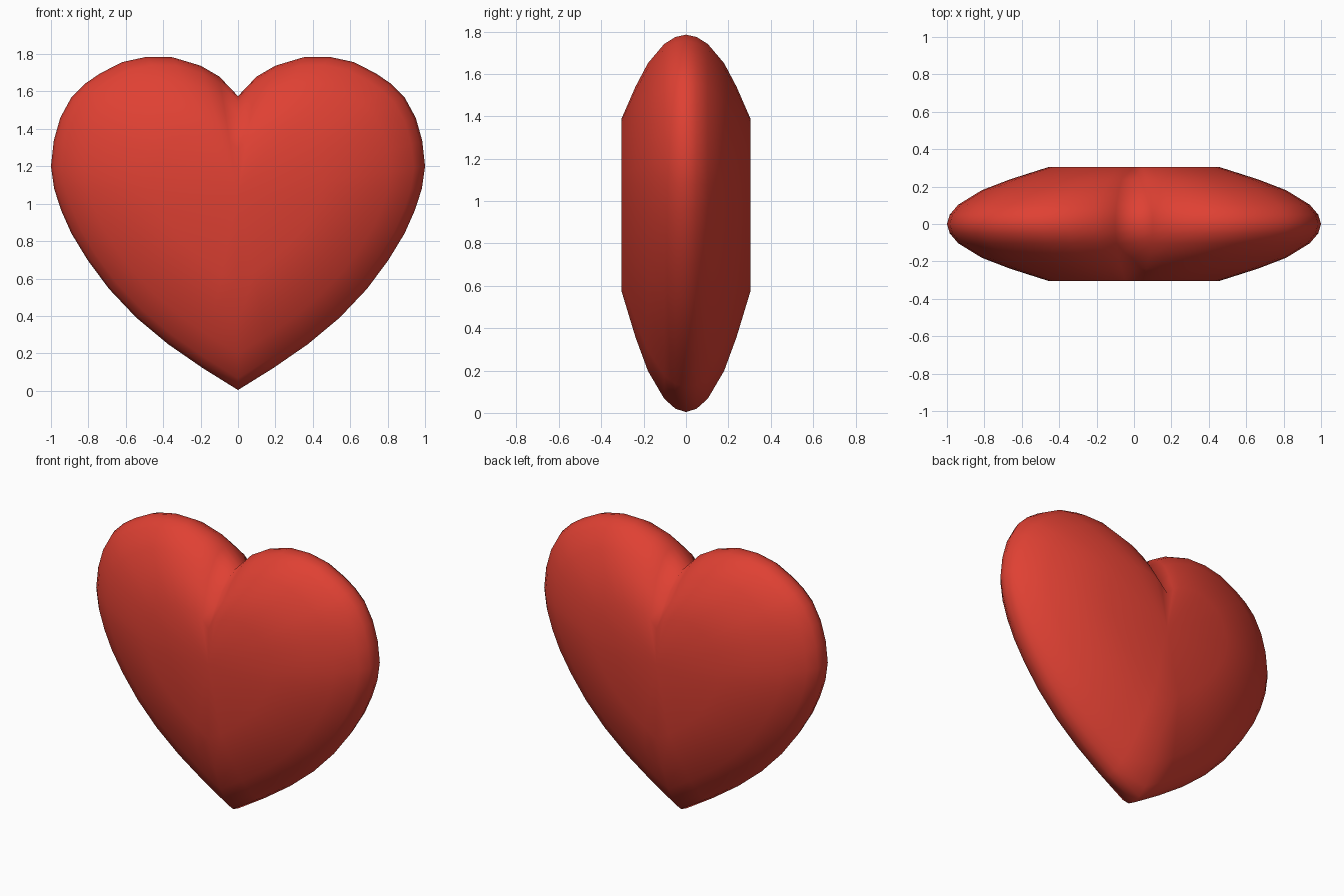
import bpy, bmesh

if "Cube" in bpy.data.objects:
    bpy.data.objects.remove(bpy.data.objects["Cube"])

# One half of the heart outline (x, z), from the notch round to the bottom tip
HALF = [(0, 1.575), (.10, 1.68), (.20, 1.738), (.35, 1.783), (.49, 1.785), (.62, 1.757),
        (.74, 1.695), (.82, 1.64), (.89, 1.57), (.95, 1.46), (.985, 1.337), (1, 1.20),
        (.983, 1.08), (.945, .963), (.89, .84), (.805, .70), (.69, .545), (.545, .392),
        (.375, .25), (.19, .122), (0, .004)]
OUTLINE = HALF + [(-x, z) for x, z in HALF[-2:0:-1]]
CENTRE_Z = 1.055

# Depth profile (y, outline scale): rounded rim that ends in flat caps
SIDE = [(.05, .985), (.103, .94), (.18, .815), (.238, .665), (.305, .455)]
PROFILE = [(-y, s) for y, s in reversed(SIDE)] + [(0, 1)] + SIDE

bm = bmesh.new()
rings = [[bm.verts.new((x * s, y, CENTRE_Z + (z - CENTRE_Z) * s)) for x, z in OUTLINE]
         for y, s in PROFILE]
n = len(OUTLINE)
for a, b in zip(rings, rings[1:]):
    for i in range(n):
        j = (i + 1) % n
        bm.faces.new((a[i], a[j], b[j], b[i]))

# Front and back caps, fanned from the middle
for ring in (rings[0], rings[-1]):
    hub = bm.verts.new((0, ring[0].co.y, CENTRE_Z))
    for i in range(n):
        bm.faces.new((hub, ring[i], ring[(i + 1) % n]))

bmesh.ops.recalc_face_normals(bm, faces=bm.faces)
for f in bm.faces:
    f.smooth = True
mesh = bpy.data.meshes.new("heart")
bm.to_mesh(mesh)
bm.free()

red = bpy.data.materials.new("red")
red.diffuse_color = (.74, .052, .033, 1)
red.use_nodes = True
red.node_tree.nodes["Principled BSDF"].inputs["Base Color"].default_value = red.diffuse_color
mesh.materials.append(red)
bpy.context.collection.objects.link(bpy.data.objects.new("heart", mesh))
